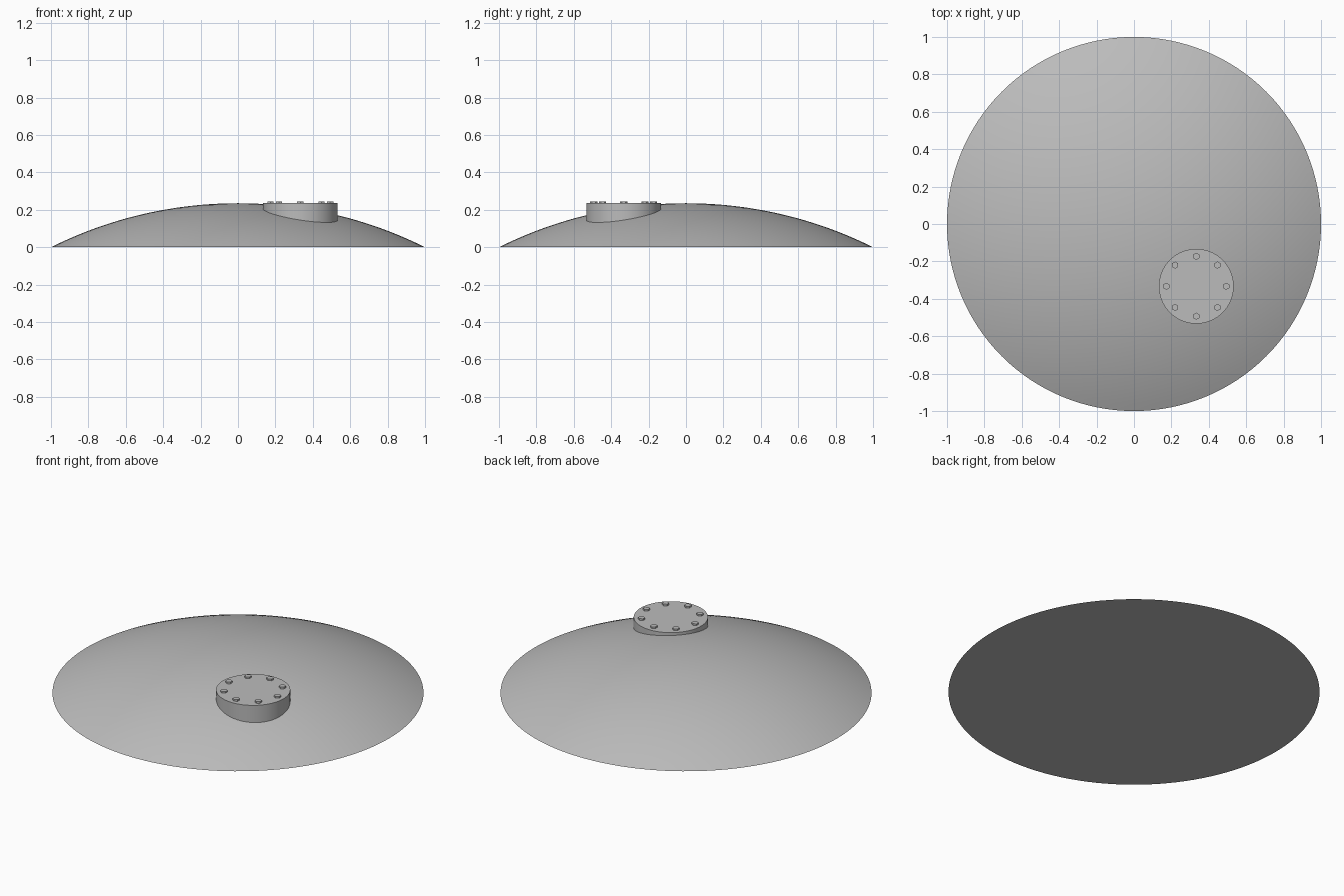
import bpy, bmesh, math

if "Cube" in bpy.data.objects:
    bpy.data.objects.remove(bpy.data.objects["Cube"], do_unlink=True)

DOME_H = 0.235
SPHERE_R = (1 + DOME_H ** 2) / (2 * DOME_H)
CX, CY = 0.333, -0.333

grey = bpy.data.materials.new("plain_grey")
grey.use_nodes = True
colour = (0.5, 0.5, 0.5, 1)
grey.diffuse_color = colour
grey.node_tree.nodes["Principled BSDF"].inputs["Base Color"].default_value = colour


def finish(obj, name):
    obj.name = name
    obj.data.materials.append(grey)
    bpy.ops.object.select_all(action="DESELECT")
    obj.select_set(True)
    bpy.context.view_layer.objects.active = obj
    bpy.ops.object.shade_smooth_by_angle(angle=math.radians(20))


def cylinder(name, x, y, bottom, top, radius, sides):
    bpy.ops.mesh.primitive_cylinder_add(
        vertices=sides, radius=radius, depth=top - bottom,
        location=(x, y, (top + bottom) / 2))
    finish(bpy.context.object, name)


# Shallow dome: a spherical cap closed by a flat base
RINGS, SIDES = 24, 128
bm = bmesh.new()
half_angle = math.asin(1 / SPHERE_R)
rings = []
for i in range(1, RINGS + 1):
    a = half_angle * i / RINGS
    r = SPHERE_R * math.sin(a)
    z = DOME_H - SPHERE_R * (1 - math.cos(a))
    rings.append([bm.verts.new((r * math.cos(math.tau * j / SIDES),
                                r * math.sin(math.tau * j / SIDES), z))
                  for j in range(SIDES)])
apex = bm.verts.new((0, 0, DOME_H))
for j in range(SIDES):
    k = (j + 1) % SIDES
    bm.faces.new((apex, rings[0][j], rings[0][k]))
    for inner, outer in zip(rings, rings[1:]):
        bm.faces.new((inner[j], outer[j], outer[k], inner[k]))
bm.faces.new(rings[-1][::-1])
mesh = bpy.data.meshes.new("dome")
bm.to_mesh(mesh)
bm.free()
dome = bpy.data.objects.new("dome", mesh)
bpy.context.collection.objects.link(dome)
finish(dome, "dome")

# Round hatch standing out of the dome
cylinder("hatch", CX, CY, 0.08, DOME_H, 0.2, 96)

# Ring of hexagonal bolts on the hatch
for i in range(8):
    a = math.tau * i / 8
    cylinder(f"bolt_{i + 1}", CX + 0.16 * math.cos(a), CY + 0.16 * math.sin(a),
             DOME_H - 0.005, DOME_H + 0.01, 0.019, 6)
